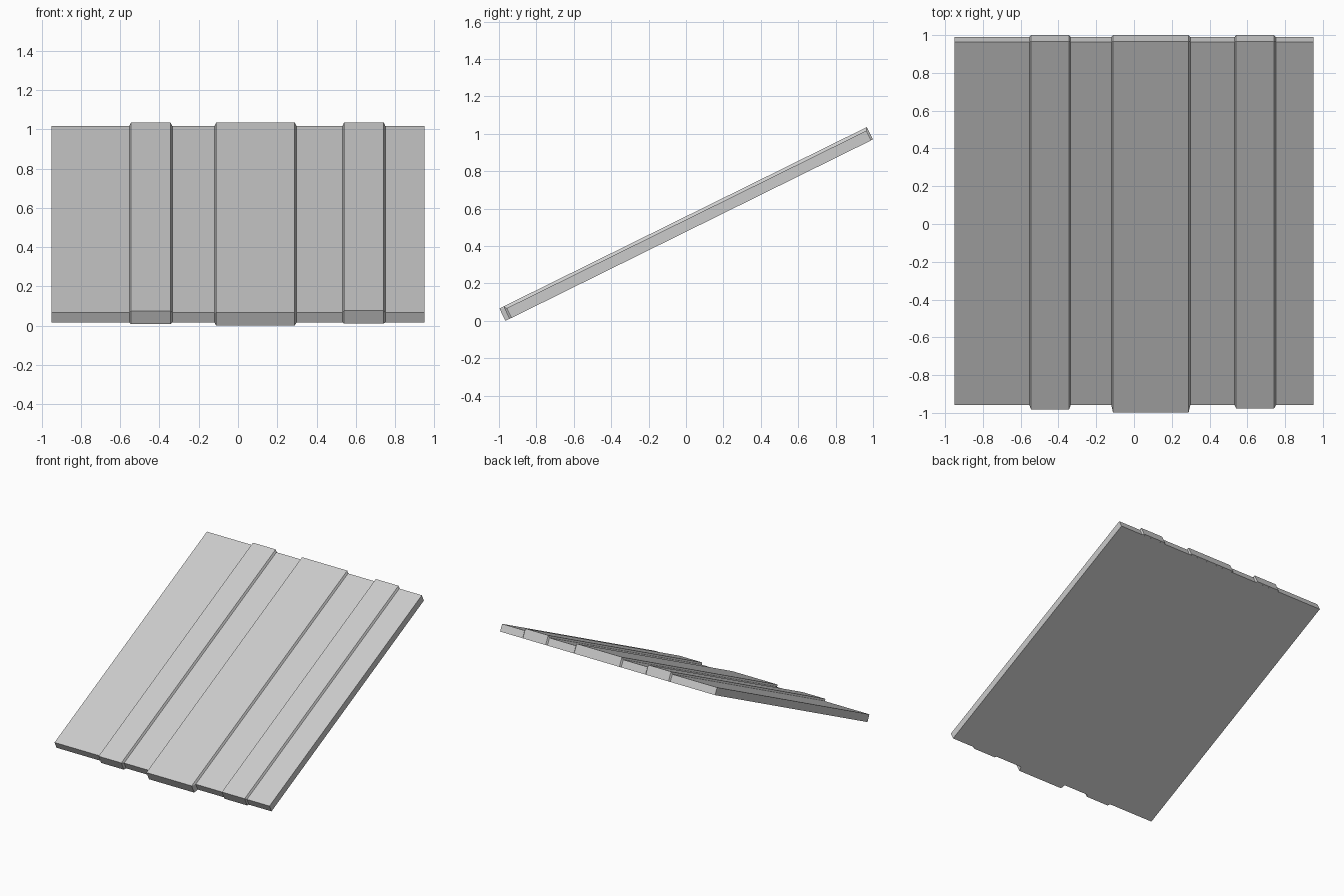
import bpy, bmesh, math
from mathutils import Matrix

cube = bpy.data.objects.get("Cube")
if cube:
    bpy.data.objects.remove(cube, do_unlink=True)

grey = bpy.data.materials.new("light grey")
grey.use_nodes = True
colour = (0.6, 0.6, 0.6, 1)
grey.diffuse_color = colour
grey.node_tree.nodes["Principled BSDF"].inputs["Base Color"].default_value = colour

# Slope frame: y runs up the slope from the lowest corner, z is the slab normal
PITCH = math.atan2(0.97, 1.965)
SLOPE = Matrix.Translation((0, -0.965, 0)) @ Matrix.Rotation(PITCH, 4, 'X')
LENGTH = 2.191
BASE_START, BASE_END = 0.035, LENGTH - 0.011
BASE_THICK, PANEL_THICK = 0.058, 0.074
BEVEL = 0.009


def hull(name, points):
    """Solid convex part from its corner points, laid on the slope."""
    bm = bmesh.new()
    for p in points:
        bm.verts.new(p)
    bmesh.ops.convex_hull(bm, input=bm.verts[:])
    bmesh.ops.dissolve_limit(bm, angle_limit=0.002, verts=bm.verts[:], edges=bm.edges[:])
    bmesh.ops.recalc_face_normals(bm, faces=bm.faces[:])
    bm.transform(SLOPE)
    mesh = bpy.data.meshes.new(name)
    bm.to_mesh(mesh)
    bm.free()
    mesh.materials.append(grey)
    obj = bpy.data.objects.new(name, mesh)
    bpy.context.collection.objects.link(obj)


def box_points(xs, ys, zs):
    return [(x, y, z) for x in xs for y in ys for z in zs]


# Main sloped slab
hull("roof_slab", box_points((-0.95, 0.95), (BASE_START, BASE_END), (0, BASE_THICK)))

# Raised strips: bevelled sides, ends reaching slightly past the slab
for name, x0, x1, start in (
    ("right_strip", -0.554, -0.335, 0.018),
    ("middle_strip", -0.12, 0.298, 0.0),
    ("left_strip", 0.532, 0.751, 0.024),
):
    body = box_points((x0, x1), (BASE_START, BASE_END), (0.0005, BASE_THICK))
    crown = box_points((x0 + BEVEL, x1 - BEVEL), (start, LENGTH), (0.0005, PANEL_THICK))
    hull(name, body + crown)
